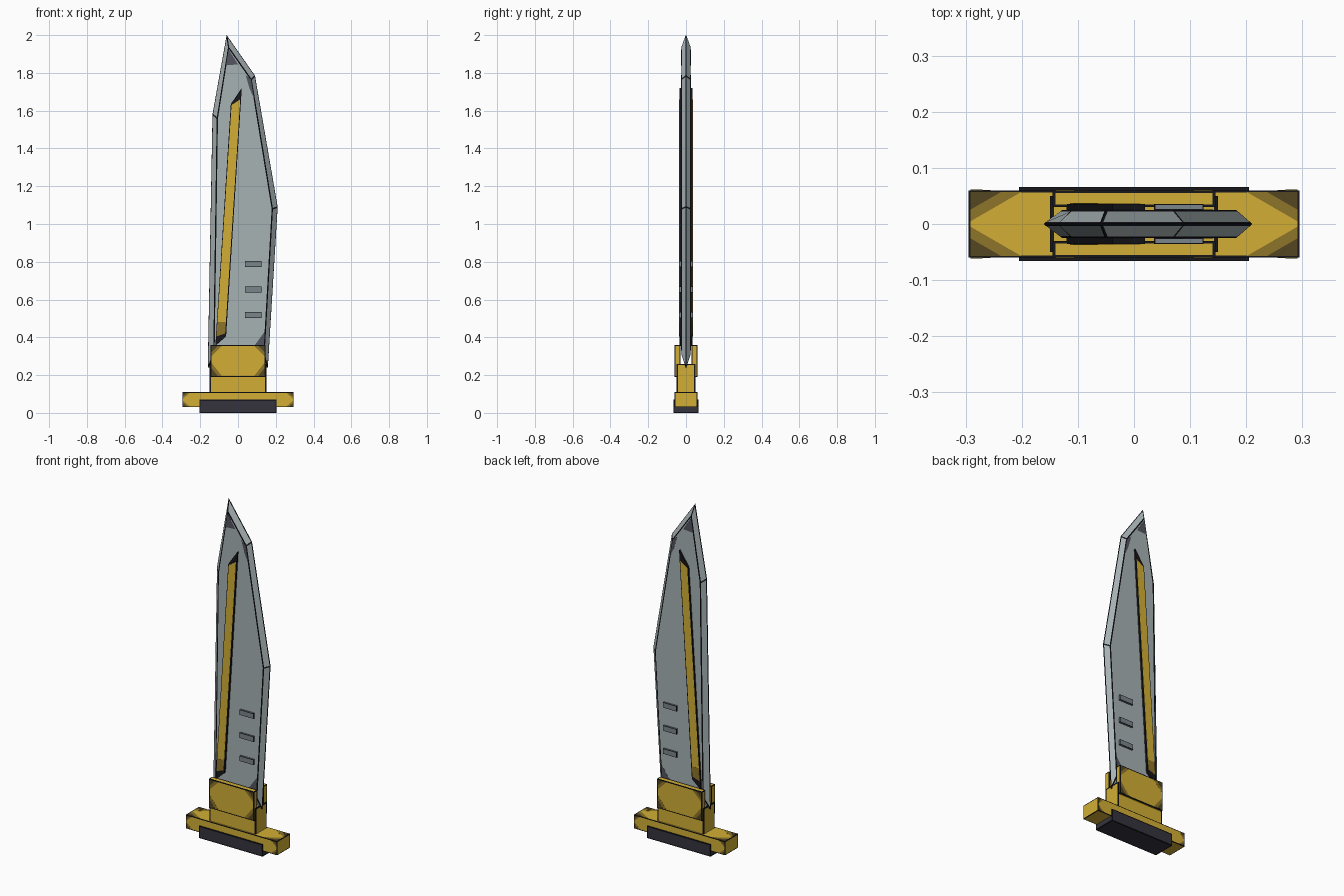
import bpy, bmesh

cube = bpy.data.objects.get("Cube")
if cube:
    bpy.data.objects.remove(cube, do_unlink=True)


def material(name, r, g, b):
    lin = [((c / 255 + 0.055) / 1.055) ** 2.4 for c in (r, g, b)]
    m = bpy.data.materials.new(name)
    m.use_nodes = True
    m.diffuse_color = (*lin, 1)
    m.node_tree.nodes["Principled BSDF"].inputs["Base Color"].default_value = (*lin, 1)
    return m


steel = material("steel", 167, 178, 180)
dark_steel = material("dark steel", 122, 133, 139)
worn_steel = material("worn steel", 84, 85, 96)
gold = material("gold", 210, 175, 53)
worn_gold = material("worn gold", 142, 117, 41)
dark_gold = material("dark gold", 84, 70, 33)
black = material("black", 23, 23, 28)
charcoal = material("charcoal", 53, 51, 62)


def loft(name, rings, mat, line=0, is_black=None):
    """Skin a list of rings, cap both ends, and draw black lines along the face edges."""
    bm = bmesh.new()
    loops = [[bm.verts.new(p) for p in ring] for ring in rings]
    n = len(loops[0])
    for a, b in zip(loops, loops[1:]):
        for i in range(n):
            j = (i + 1) % n
            bm.faces.new((a[i], a[j], b[j], b[i]))
    bm.faces.new(loops[0])
    bm.faces.new(loops[-1])
    bmesh.ops.recalc_face_normals(bm, faces=bm.faces)
    plain = []
    for f in bm.faces:
        if is_black and is_black(f):
            f.material_index = 1
        else:
            plain.append(f)
    if line:
        border = bmesh.ops.inset_individual(bm, faces=plain, thickness=line, use_even_offset=True)
        for f in border["faces"]:
            f.material_index = 1
    me = bpy.data.meshes.new(name)
    bm.to_mesh(me)
    bm.free()
    me.materials.append(mat)
    me.materials.append(black)
    ob = bpy.data.objects.new(name, me)
    bpy.context.collection.objects.link(ob)


def prism(name, pts, lo, hi, mat, axis="y", line=0):
    def at(p, d):
        return (p[0], d, p[1]) if axis == "y" else (p[0], p[1], d)
    loft(name, [[at(p, d) for p in pts] for d in (lo, hi)], mat, line)


def box(name, x, y, z0, z1, mat, line):
    prism(name, [(-x, -y), (x, -y), (x, y), (-x, y)], z0, z1, mat, "z", line)


def corner_wear(name, u, v, du, dv, lo, hi, axis):
    """Two stepped triangles that darken toward the corner (u, v)."""
    for k, mat, lift in ((1, worn_gold, 0), (.6, dark_gold, .0006)):
        top = hi + (lift if hi > 0 else -lift)
        prism(name, [(u, v), (u + k * du, v), (u, v + k * dv)], lo, top, mat, axis)


# Blade: thin black cutting edge, outlined bevels rising to flat sides
edge = [(-.06, 2), (.09, 1.785), (.21, 1.09), (.158, .24), (-.16, .24), (-.135, 1.58)]
flat = [(-.05, 1.935), (.07, 1.765), (.182, 1.08), (.138, .31), (-.128, .31), (-.11, 1.56)]
rings = [[(x, y, z) for x, z in pts]
         for pts, y in ((flat, -.025), (edge, -.001), (edge, .001), (flat, .025))]
loft("blade", rings, steel, .004, lambda f: all(abs(v.co.y) < .01 for v in f.verts))

# Details repeated on both sides of the blade and hilt
for s, side in ((-1, "front"), (1, "back")):
    prism(f"{side}_fuller_frame", [(.02, 1.72), (-.038, 1.635), (-.12, .355), (-.063, .405)],
          s * .0245, s * .0355, black)
    prism(f"{side}_fuller_inlay", [(.012, 1.66), (-.034, 1.63), (-.114, .405), (-.068, .42)],
          s * .033, s * .0365, gold)
    prism(f"{side}_fuller_shade", [(-.064, .48), (-.109, .48), (-.114, .405), (-.068, .42)],
          s * .033, s * .037, worn_gold)
    for i in range(3):
        z = .503 + i * .135
        prism(f"{side}_vent_{i + 1}", [(.036, z), (.124, z), (.124, z + .03), (.036, z + .03)],
              s * .0245, s * .036, dark_steel, line=.002)

    # Worn patches on the flats
    for name, pts in (("tip", [(-.05, 1.925), (0, 1.845), (-.065, 1.84)]),
                      ("shoulder", [(.04, 1.79), (.07, 1.765), (.087, 1.66), (.06, 1.72)]),
                      ("heel", [(.141, .43), (.136, .33), (.09, .36)])):
        prism(f"{side}_{name}_wear", pts, s * .0245, s * .0258, worn_steel)

    # Clamp plate
    prism(f"{side}_clamp", [(-.145, .19), (.145, .19), (.145, .36), (-.145, .36)],
          s * .03, s * .06, gold, line=.005)

    # Darkened corners of the clamp and crossguard
    for sx in (-1, 1):
        for z, d in ((.195, .07), (.355, -.055)):
            corner_wear(f"{side}_clamp_corner", sx * .14, z, -sx * .055, d,
                        s * .055, s * .0606, "y")
        for z, d in ((.034, 1), (.106, -1)):
            corner_wear(f"{side}_guard_corner", sx * .291, z, -sx * .035, d * .03,
                        s * .055, s * .0606, "y")
        corner_wear(f"{side}_guard_top_corner", sx * .291, s * .057, -sx * .09, -s * .052,
                    .105, .1106, "z")

# Hilt
box("collar", .15, .05, .10, .26, gold, .007)
box("crossguard", .295, .06, .03, .11, gold, .004)
box("base_pad", .205, .066, 0, .07, charcoal, .006)
